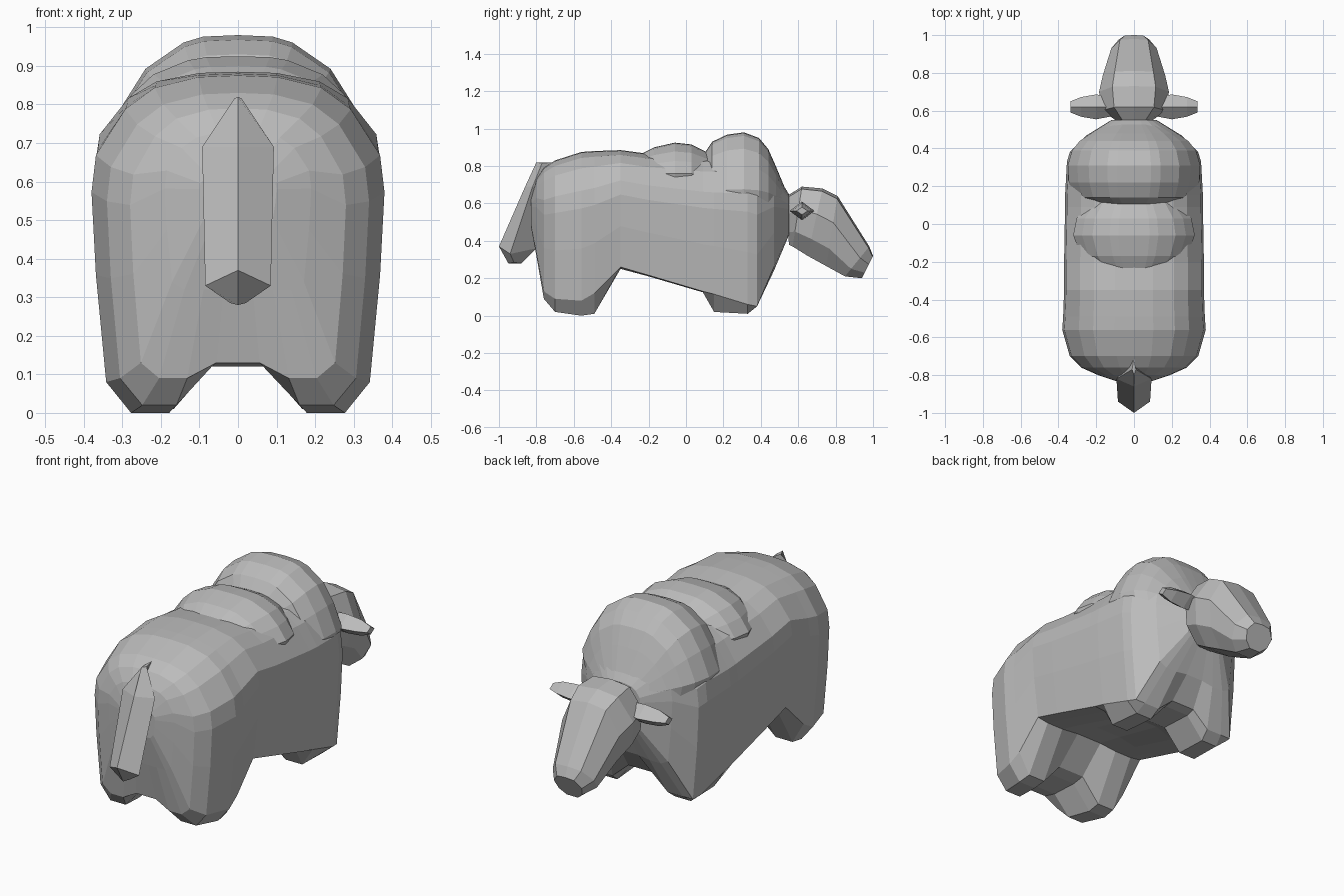
import bpy, bmesh

if "Cube" in bpy.data.objects:
    bpy.data.objects.remove(bpy.data.objects["Cube"], do_unlink=True)

# One plain grey hide colour
hide = bpy.data.materials.new("grey hide")
hide.use_nodes = True
GREY = (0.5, 0.5, 0.5, 1)
hide.diffuse_color = GREY
hide.node_tree.nodes["Principled BSDF"].inputs["Base Color"].default_value = GREY


def loft(name, rings):
    """Skin a list of closed rings of equal length and cap both ends."""
    bm = bmesh.new()
    rows = [[bm.verts.new(p) for p in ring] for ring in rings]
    count = len(rows[0])
    for a, b in zip(rows, rows[1:]):
        for i in range(count):
            j = (i + 1) % count
            bm.faces.new((a[i], a[j], b[j], b[i]))
    bm.faces.new(rows[0])
    bm.faces.new(rows[-1])
    bmesh.ops.remove_doubles(bm, verts=bm.verts[:], dist=0.0005)
    bmesh.ops.recalc_face_normals(bm, faces=bm.faces[:])
    mesh = bpy.data.meshes.new(name)
    bm.to_mesh(mesh)
    bm.free()
    mesh.materials.append(hide)
    obj = bpy.data.objects.new(name, mesh)
    bpy.context.collection.objects.link(obj)


def mirrored(half):
    """Complete a half ring whose first and last points lie on x = 0."""
    return half + [(-x, y, z) for x, y, z in half[-2:0:-1]]


# Body with legs: y, half width, back height, hem, foot and arch heights
stations = [
    (-.83, .1, .63, .5, .48, .48),
    (-.8, .19, .73, .34, .32, .32),
    (-.76, .28, .79, .13, .09, .13),
    (-.7, .34, .83, .09, .02, .12),
    (-.56, .38, .875, .08, 0, .12),
    (-.49, .375, .88, .12, .01, .13),
    (-.35, .37, .885, .26, .25, .26),
    (-.2, .37, .865, .216, .21, .23),
    (.09, .365, .85, .13, .125, .16),
    (.15, .365, .85, .115, .02, .13),
    (.33, .355, .86, .06, .01, .12),
    (.38, .34, .84, .05, .05, .13),
    (.47, .25, .78, .26, .24, .25),
    (.55, .12, .65, .44, .43, .43),
]
# Flank outline: share of width, share of height above the hem
flank = [(.9, 0), (.97, .35), (1, .62), (.97, .74),
         (.77, .89), (.57, .96), (.27, .995), (0, 1)]

rings = []
for y, w, top, hem, foot, arch in stations:
    half = [(0, y, arch), (.2 * w, y, arch), (.47 * w, y, foot), (.73 * w, y, foot)]
    half += [(w * u, y, hem + (top - hem) * v) for u, v in flank]
    rings.append(mirrored(half))
loft("body", rings)

# Shoulder hump and the smaller fold behind it: y, half width, top height
humps = {
    "shoulder_hump": (.6, [(.1, .2, .87), (.14, .27, .93), (.22, .295, .968),
                           (.31, .3, .98), (.39, .28, .95), (.44, .245, .89),
                           (.48, .195, .8), (.53, .12, .68)]),
    "back_fold": (.72, [(-.25, .18, .86), (-.17, .24, .9), (-.06, .275, .925),
                        (.03, .26, .915), (.12, .2, .87)]),
}
# Rounded hump outline, flared into the flank: share of width, share of height
mound = [(0, 0), (1.12, 0), (1.17, .2), (1, .52),
         (.8, .77), (.47, .95), (.3, .99), (0, 1)]
for name, (base, spans) in humps.items():
    loft(name, [mirrored([(w * u, y, base + (top - base) * v) for u, v in mound])
                for y, w, top in spans])

# Head: crown (y, z), jaw (y, z) and half width, from neck to muzzle
head = [
    ((.54, .64), (.55, .38), .09),
    ((.62, .69), (.57, .37), .17),
    ((.73, .68), (.65, .32), .185),
    ((.81, .64), (.75, .265), .165),
    ((.98, .37), (.85, .21), .12),
    ((1, .32), (.94, .2), .08),
]
rings = []
for crown, jaw, w in head:
    half = []
    for u, t in [(0, 0), (.62, .04), (1, .38), (.85, .75), (.4, 1), (0, 1)]:
        half.append((w * u, *(c + (j - c) * t for c, j in zip(crown, jaw))))
    rings.append(mirrored(half))
loft("head", rings)

# Ears: x, half depth, half height
ear = [(.12, .05, .045), (.2, .066, .05), (.28, .052, .042), (.335, .03, .02)]
for side, name in ((1, "ear_left"), (-1, "ear_right")):
    loft(name, [[(side * x, .62 + d, .56), (side * x, .62, .56 + h),
                 (side * x, .62 - d, .56), (side * x, .62, .56 - h)]
                for x, d, h in ear])

# Tail: outer ridge (y, z), side edge (y, z), inner edge (y, z), half width
tail = [
    ((-.8, .82), (-.77, .815), (-.71, .82), .01),
    ((-.86, .69), (-.82, .69), (-.72, .69), .093),
    ((-1, .37), (-.94, .33), (-.8, .36), .085),
    ((-.95, .28), (-.92, .285), (-.88, .28), .02),
]
loft("tail", [[(0, *outer), (w, *edge), (0, *inner), (-w, *edge)]
              for outer, edge, inner, w in tail])
